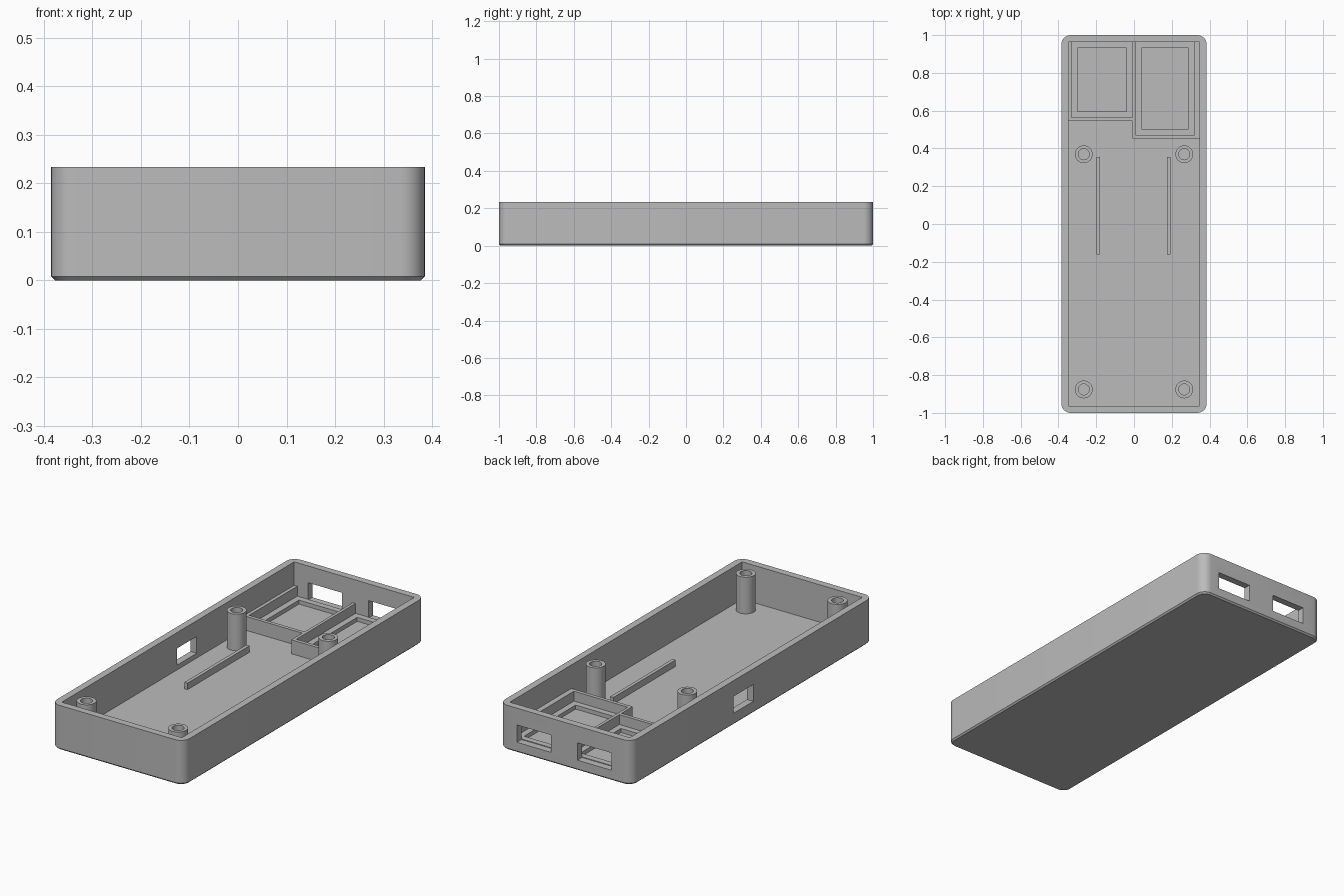
import bpy, bmesh, math
from mathutils import Matrix, Vector

old = bpy.data.objects.get("Cube")
if old:
    bpy.data.objects.remove(old)

grey = bpy.data.materials.new("plain grey")
grey.use_nodes = True
grey.diffuse_color = (0.5, 0.5, 0.5, 1)
grey.node_tree.nodes["Principled BSDF"].inputs["Base Color"].default_value = (0.5, 0.5, 0.5, 1)

HEIGHT, HALF_X, HALF_Y, WALL, FLOOR = 0.233, 0.385, 1.0, 0.037, 0.037
IN_X, IN_Y = HALF_X - WALL, HALF_Y - WALL
SHELF, LIP = 0.058, 0.11


def finish(name, bm, material=grey):
    bmesh.ops.recalc_face_normals(bm, faces=bm.faces)
    mesh = bpy.data.meshes.new(name)
    bm.to_mesh(mesh)
    bm.free()
    obj = bpy.data.objects.new(name, mesh)
    bpy.context.collection.objects.link(obj)
    mesh.materials.append(material)
    return obj


def box(name, x, y, z):
    """Box given by its (low, high) range on each axis."""
    bm = bmesh.new()
    size = [b - a for a, b in (x, y, z)]
    mid = Vector([(a + b) / 2 for a, b in (x, y, z)])
    bmesh.ops.create_cube(bm, size=1, matrix=Matrix.Translation(mid) @ Matrix.Diagonal((*size, 1)))
    return finish(name, bm)


def cut(target, cutters):
    for cutter in cutters:
        mod = target.modifiers.new(cutter.name, 'BOOLEAN')
        mod.operation = 'DIFFERENCE'
        mod.solver = 'EXACT'
        mod.object = cutter
        cutter.hide_render = True
    bpy.context.view_layer.update()
    evaluated = target.evaluated_get(bpy.context.evaluated_depsgraph_get())
    mesh = bpy.data.meshes.new_from_object(evaluated)
    target.modifiers.clear()
    target.data = mesh
    for cutter in cutters:
        bpy.data.objects.remove(cutter)


def smooth(obj):
    bpy.ops.object.select_all(action='DESELECT')
    obj.select_set(True)
    bpy.context.view_layer.objects.active = obj
    bpy.ops.object.shade_smooth_by_angle(angle=math.radians(30))


def rounded_ring(bm, inset, z, radius=0.05, steps=8):
    """Ring of vertices around the rounded outline of the case."""
    ring = []
    for corner, (sx, sy) in enumerate(((1, 1), (-1, 1), (-1, -1), (1, -1))):
        for i in range(steps + 1):
            a = (corner + i / steps) * math.pi / 2
            r = radius - inset
            ring.append(bm.verts.new((sx * (HALF_X - radius) + r * math.cos(a),
                                      sy * (HALF_Y - radius) + r * math.sin(a), z)))
    return ring


# Case: rounded block with a chamfered base
bm = bmesh.new()
rings = [rounded_ring(bm, inset, z) for inset, z in ((0.008, 0), (0, 0.008), (0, HEIGHT))]
for low, high in zip(rings, rings[1:]):
    for i in range(len(low)):
        j = (i + 1) % len(low)
        bm.faces.new((low[i], low[j], high[j], high[i]))
bm.faces.new(rings[0])
bm.faces.new(rings[-1])
case = finish("case", bm)

# Hollow interior, two rear ports and one side port
cut(case, [
    box("interior", (-IN_X, IN_X), (-IN_Y, IN_Y), (FLOOR, HEIGHT + 0.1)),
    box("right_port", (-0.268, -0.07), (IN_Y - 0.01, 1.1), (0.054, 0.145)),
    box("left_port", (0.083, 0.281), (IN_Y - 0.01, 1.1), (0.054, 0.145)),
    box("side_port", (-0.5, 0.01 - IN_X), (-0.008, 0.155), (0.062, 0.15)),
])
smooth(case)

# Board trays: raised lip, shelf and open centre
trays = (("right_tray", (-IN_X, 0), 0.545, (-0.33, -0.008)),
         ("left_tray", (0, IN_X), 0.453, (0.008, 0.32)))
for name, outer, front, seat in trays:
    tray = box(name, outer, (front, IN_Y), (FLOOR, LIP))
    cut(tray, [
        box("seat", seat, (front + 0.019, 1.1), (SHELF, 0.3)),
        box("opening", (seat[0] + 0.032, seat[1] - 0.032), (front + 0.051, IN_Y - 0.032), (0, 0.3)),
    ])

# Thicker half of the divider ahead of the shorter tray
box("tray_divider", (-0.008, 0), (0.453, 0.546), (FLOOR, LIP))

# Floor rails
for name, x in (("right_rail", -0.189), ("left_rail", 0.183)):
    box(name, (x - 0.009, x + 0.009), (-0.162, 0.354), (FLOOR, 0.071))


def screw_post(name, x, y, outer=0.047, inner=0.029, top=0.229, sides=32):
    bm = bmesh.new()
    profile = ((outer, FLOOR), (outer, top), (inner, top), (inner, FLOOR))
    loops = []
    for r, z in profile:
        loops.append([bm.verts.new((x + r * math.cos(2 * math.pi * i / sides),
                                    y + r * math.sin(2 * math.pi * i / sides), z))
                      for i in range(sides)])
    for a, b in zip(loops, loops[1:] + loops[:1]):
        for i in range(sides):
            j = (i + 1) % sides
            bm.faces.new((a[i], a[j], b[j], b[i]))
    smooth(finish(name, bm))


# Four hollow screw posts
for side, x in (("right", -0.266), ("left", 0.266)):
    for end, y in (("front", -0.876), ("back", 0.369)):
        screw_post(f"{end}_{side}_post", x, y)
